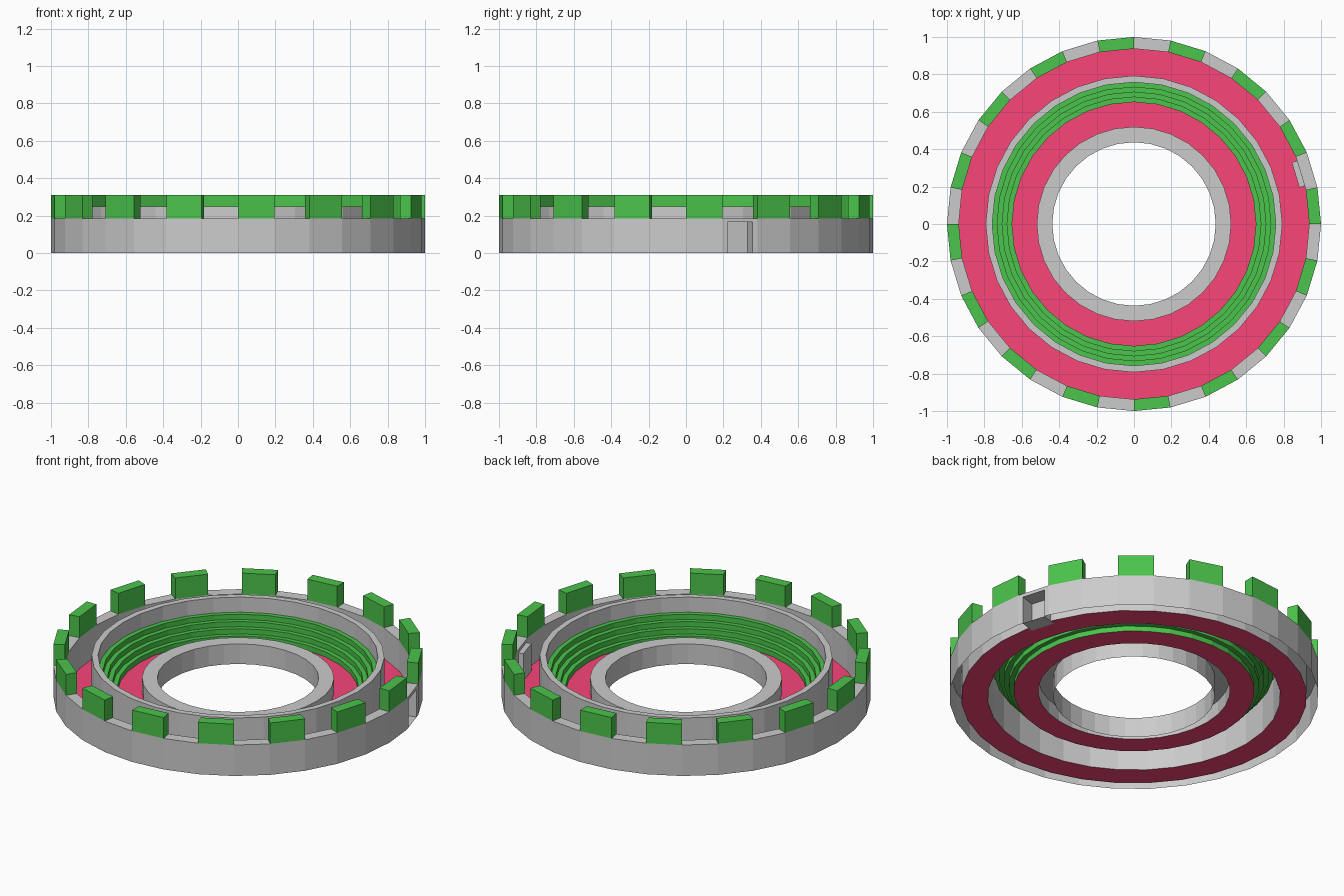
import bpy, bmesh, math
from mathutils import Vector

if "Cube" in bpy.data.objects:
    bpy.data.objects.remove(bpy.data.objects["Cube"])

N = 32                      # sides of every ring
STEP = 2 * math.pi / N
POCKET_SEG = 1              # wall facet holding the recessed pocket


def material(name, col):
    m = bpy.data.materials.new(name)
    m.diffuse_color = (*col, 1)
    m.use_nodes = True
    m.node_tree.nodes["Principled BSDF"].inputs["Base Color"].default_value = m.diffuse_color
    return m


RED = material("red", (0.95, 0.06, 0.19))
GREEN = material("green", (0.07, 0.55, 0.07))


def polar(r, k, z):
    return Vector((r * math.cos(k * STEP), r * math.sin(k * STEP), z))


def build(name, quads, mat=None):
    """Make one mesh object from a list of four-cornered faces."""
    bm = bmesh.new()
    for q in quads:
        bm.faces.new([bm.verts.new(p) for p in q])
    bmesh.ops.remove_doubles(bm, verts=bm.verts, dist=1e-5)
    me = bpy.data.meshes.new(name)
    bm.to_mesh(me)
    bm.free()
    ob = bpy.data.objects.new(name, me)
    bpy.context.collection.objects.link(ob)
    if mat:
        me.materials.append(mat)
    return ob


def revolve(profile, skip=()):
    """Sweep an (r, z) profile, listed from outside to inside, around z."""
    quads = []
    for k in range(N):
        if k in skip:
            continue
        for (r0, z0), (r1, z1) in zip(profile, profile[1:]):
            quads.append([polar(r0, k, z0), polar(r0, k + 1, z0),
                          polar(r1, k + 1, z1), polar(r1, k, z1)])
    return quads


RIM_Z, TOOTH_Z, R_IN = 0.185, 0.31, 0.937

# outer wall: thin hollow shell, one facet left open for the pocket
wall = revolve([(1, 0), (1, RIM_Z)], skip=[POCKET_SEG])
wall += revolve([(1, RIM_Z), (R_IN, RIM_Z)])
wall += revolve([(R_IN, RIM_Z), (R_IN, 0)], skip=[POCKET_SEG])

# pocket frame in facet coordinates: n outward, t sideways
a = (POCKET_SEG + 0.5) * STEP
n = Vector((math.cos(a), math.sin(a), 0))
t = Vector((-math.sin(a), math.cos(a), 0))
HW, PZ, BACK = 0.07, 0.165, 0.903


def loc(d, s, z):
    return n * d + t * s + Vector((0, 0, z))


def panel(d, s0, s1, z0, z1):
    return [loc(d, s0, z0), loc(d, s1, z0), loc(d, s1, z1), loc(d, s0, z1)]


for r, flip in ((1, False), (R_IN, True)):
    d, h = r * math.cos(STEP / 2), r * math.sin(STEP / 2)
    frame = [panel(d, -h, -HW, 0, RIM_Z), panel(d, HW, h, 0, RIM_Z),
             panel(d, -HW, HW, PZ, RIM_Z)]
    wall += [q[::-1] for q in frame] if flip else frame
build("outer_wall", wall)

# pocket: back, sides, floor and ceiling
F = math.cos(STEP / 2)
pocket = [panel(BACK, -HW, HW, 0, PZ)]
for s in (-HW, HW):
    pocket.append([loc(BACK, s, 0), loc(F, s, 0), loc(F, s, PZ), loc(BACK, s, PZ)])
for z in (0, PZ):
    pocket.append([loc(BACK, -HW, z), loc(F, -HW, z), loc(F, HW, z), loc(BACK, HW, z)])
build("wall_pocket", pocket)

# rim teeth on every second segment
teeth = []
for k in range(0, N, 2):
    lo = [polar(r, j, RIM_Z) for r, j in ((1, k), (1, k + 1), (R_IN, k + 1), (R_IN, k))]
    hi = [p + Vector((0, 0, TOOTH_Z - RIM_Z)) for p in lo]
    teeth.append(hi)
    for i in range(4):
        j = (i + 1) % 4
        teeth.append([lo[i], lo[j], hi[j], hi[i]])
build("rim_teeth", teeth, GREEN)

# floors, raised middle ring, stepped funnel and hub, all thin shells
build("outer_floor", revolve([(R_IN, 0.002), (0.793, 0.002)]), RED)
build("middle_ring", revolve([(0.793, 0), (0.793, 0.25), (0.758, 0.25), (0.758, 0.16)]))

steps, r, z = [(0.758, 0.16)], 0.758, 0.16
for i in range(4):
    r -= 0.0265
    steps.append((r, z))
    z -= 0.031
    steps.append((r, z))
build("stepped_funnel", revolve(steps), GREEN)

build("inner_floor", revolve([(r, z), (0.52, z)]), RED)
build("hub", revolve([(0.52, z), (0.52, 0.12), (0.437, 0.12), (0.437, 0)]))
